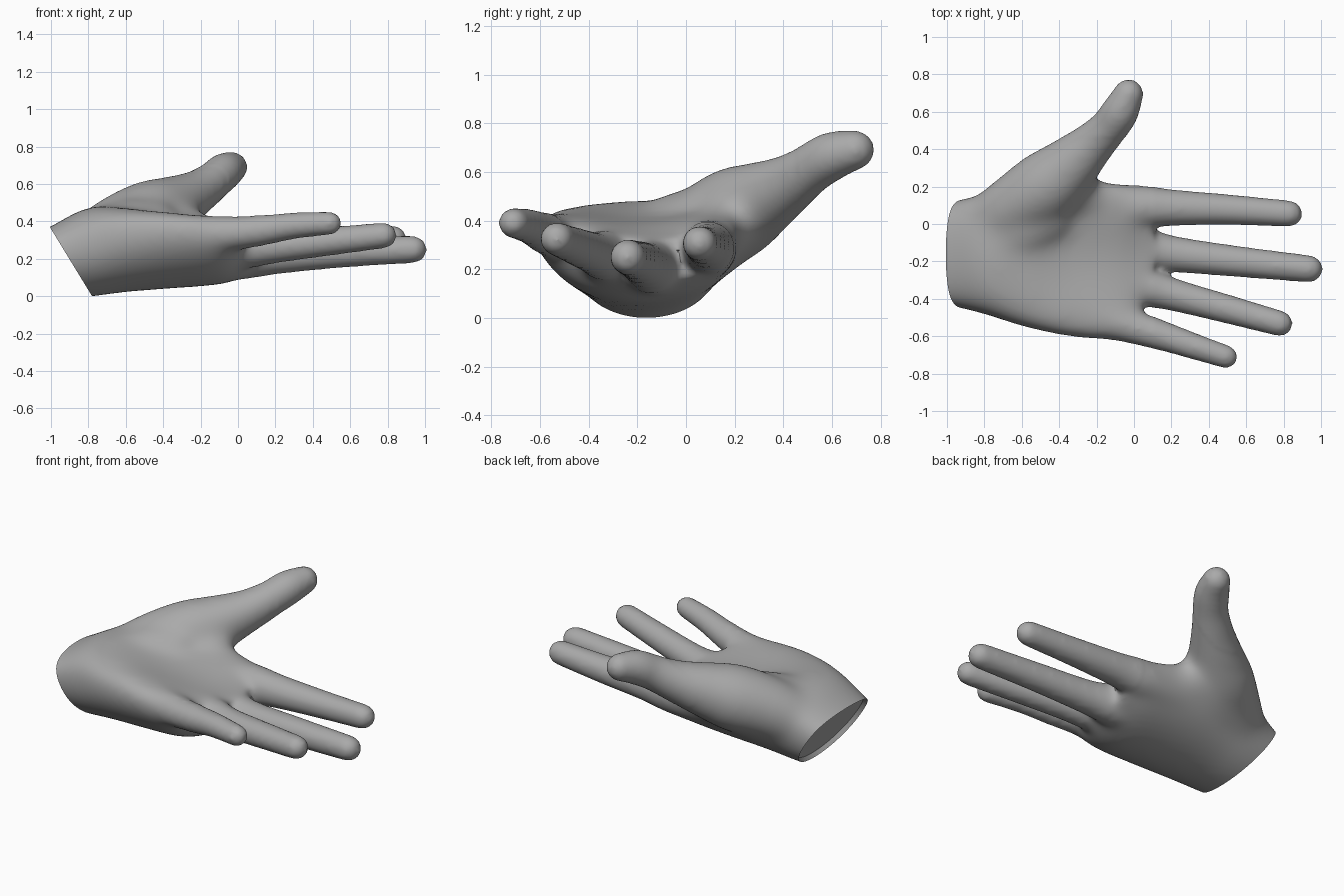
import bpy, bmesh, math
from mathutils import Vector

cube = bpy.data.objects.get("Cube")
if cube:
    bpy.data.objects.remove(cube, do_unlink=True)

SIDES = 32
bm = bmesh.new()


def spline(stations, steps=5):
    """Catmull-Rom interpolation through stations of any dimension."""
    s = [Vector(p) for p in stations]
    s = [s[0] * 2 - s[1]] + s + [s[-1] * 2 - s[-2]]
    out = []
    for a, b, c, d in zip(s, s[1:], s[2:], s[3:]):
        for k in range(steps):
            t = k / steps
            out.append(b + (c - a) * t / 2 + (a * 2 - b * 5 + c * 4 - d) * t * t / 2
                       + (b * 3 - a - c * 3 + d) * t ** 3 / 2)
    return out + [s[-2]]


def loft(rings):
    """Closed skin over a list of rings."""
    rings = [[bm.verts.new(p) for p in ring] for ring in rings]
    for r0, r1 in zip(rings, rings[1:]):
        for i in range(SIDES):
            j = (i + 1) % SIDES
            bm.faces.new((r0[i], r0[j], r1[j], r1[i]))
    bm.faces.new(rings[0])
    bm.faces.new(rings[-1])


def digit(stations):
    """Round tapered tube with a domed tip; stations are (x, y, z, radius)."""
    pts = [(p.xyz, p.w) for p in spline(stations)]
    end, radius = pts[-1]
    along = (end - pts[-2][0]).normalized()
    for deg in (25, 50, 70, 85):
        a = math.radians(deg)
        pts.append((end + along * radius * math.sin(a), radius * math.cos(a)))
    rings = []
    for i, (p, r) in enumerate(pts):
        t = (pts[min(i + 1, len(pts) - 1)][0] - pts[max(i - 1, 0)][0]).normalized()
        u = t.cross(Vector((0, 0, 1))).normalized()
        v = u.cross(t)
        rings.append([p + r * (u * math.cos(a) + v * math.sin(a))
                      for a in (math.tau * k / SIDES for k in range(SIDES))])
    loft(rings)


def palm_ring(s):
    """Rounded belly, slimmer under the little finger; flatter cupped face above."""
    x, y0, y1, bottom, rim, top, cup = s
    slim = 1 + 0.4 * min(max(x + .8, 0), .7)
    ring = []
    for k in range(SIDES):
        a = math.tau * k / SIDES
        c, n = math.cos(a), math.sin(a)
        y = (y0 + y1) / 2 + (y1 - y0) / 2 * c
        if n > 0:
            z = rim + (top - rim) * n ** 0.65 - cup * (1 - c * c) ** 2
        else:
            z = rim - (rim - bottom) * abs(n) ** (slim if c < 0 else 1)
        ring.append((x, y, z))
    return ring


# Palm and wrist: x, y range, bottom, rim height, top, cup depth
palm = [(-1.15, -.43, .10, -.02, .18, .30, 0),
        (-1.0, -.44, .12, -.015, .22, .375, 0),
        (-.8, -.485, .16, -.006, .27, .485, .01),
        (-.6, -.55, .20, .02, .32, .51, .04),
        (-.35, -.605, .23, .04, .34, .505, .09),
        (-.1, -.62, .22, .06, .33, .465, .08),
        (0, -.53, .20, .09, .31, .42, .06),
        (.11, -.34, .15, .15, .26, .345, .02)]
loft([palm_ring(s) for s in spline(palm)])

# Index, middle, ring and little finger
digit([(-.25, .085, .28, .125), (0, .09, .285, .122), (.2, .087, .29, .098),
       (.5, .077, .295, .082), (.83, .055, .307, .071)])
digit([(-.25, -.10, .22, .13), (0, -.13, .215, .13), (.2, -.16, .215, .098),
       (.55, -.2, .235, .083), (.937, -.24, .25, .073)])
digit([(-.25, -.27, .25, .12), (0, -.32, .255, .115), (.2, -.375, .265, .088),
       (.5, -.455, .295, .077), (.78, -.532, .325, .069)])
digit([(-.3, -.48, .33, .11), (-.05, -.54, .335, .098), (.15, -.597, .355, .08),
       (.3, -.647, .377, .071), (.492, -.71, .39, .062)])

# Thumb with its fleshy base
digit([(-.82, -.02, .27, .15), (-.65, .08, .36, .18), (-.47, .2, .43, .195),
       (-.33, .32, .495, .158), (-.22, .425, .555, .122), (-.135, .515, .615, .103),
       (-.075, .6, .665, .1), (-.03, .693, .69, .082)])

# Soft mound on the palm below the thumb
digit([(-.85, -.1, .27, .13), (-.62, -.05, .36, .15), (-.45, .03, .385, .135)])

# Web of flesh between the thumb base and the index knuckle
digit([(-.8, 0, .22, .13), (-.5, .12, .335, .16), (-.32, .15, .36, .135),
       (-.18, .13, .335, .1)])

bmesh.ops.recalc_face_normals(bm, faces=bm.faces)
mesh = bpy.data.meshes.new("hand")
bm.to_mesh(mesh)
bm.free()
hand = bpy.data.objects.new("hand", mesh)
bpy.context.collection.objects.link(hand)

# Fuse the parts into one soft skin
fuse = hand.modifiers.new("fuse", "REMESH")
fuse.mode = "VOXEL"
fuse.voxel_size = 0.016
soften = hand.modifiers.new("soften", "SMOOTH")
soften.factor = 0.5
soften.iterations = 10
graph = bpy.context.evaluated_depsgraph_get()
skin = bpy.data.meshes.new_from_object(hand.evaluated_get(graph))
hand.modifiers.clear()
hand.data = skin
skin.name = "hand"

# Blend the palm further, leaving the fingers and thumb tip firm
bm = bmesh.new()
bm.from_mesh(skin)
for limit in (-.05, .0, .05, .1):
    soft = [v for v in bm.verts if v.co.x < limit and v.co.y < .36 + limit]
    for step in range(10):
        bmesh.ops.smooth_vert(bm, verts=soft, factor=0.5,
                              use_axis_x=True, use_axis_y=True, use_axis_z=True)

# Slanted cut at the wrist, closed by a slightly sunken end
bmesh.ops.bisect_plane(bm, geom=bm.verts[:] + bm.edges[:] + bm.faces[:],
                       plane_co=(-1, 0, .36), plane_no=(-.853, 0, -.521),
                       clear_outer=True)
rim = [e for e in bm.edges if e.is_boundary]
end = bmesh.ops.holes_fill(bm, edges=rim, sides=0)["faces"]
bmesh.ops.recalc_face_normals(bm, faces=bm.faces)
bmesh.ops.inset_region(bm, faces=end, thickness=0.012, depth=-0.025)
bm.to_mesh(skin)
bm.free()

# Plain grey
grey = bpy.data.materials.new("grey")
grey.use_nodes = True
color = (.4, .4, .4, 1)
grey.diffuse_color = color
grey.node_tree.nodes["Principled BSDF"].inputs["Base Color"].default_value = color
skin.materials.clear()
skin.materials.append(grey)

bpy.ops.object.select_all(action="DESELECT")
hand.select_set(True)
bpy.context.view_layer.objects.active = hand
bpy.ops.object.shade_smooth_by_angle(angle=math.radians(40))
